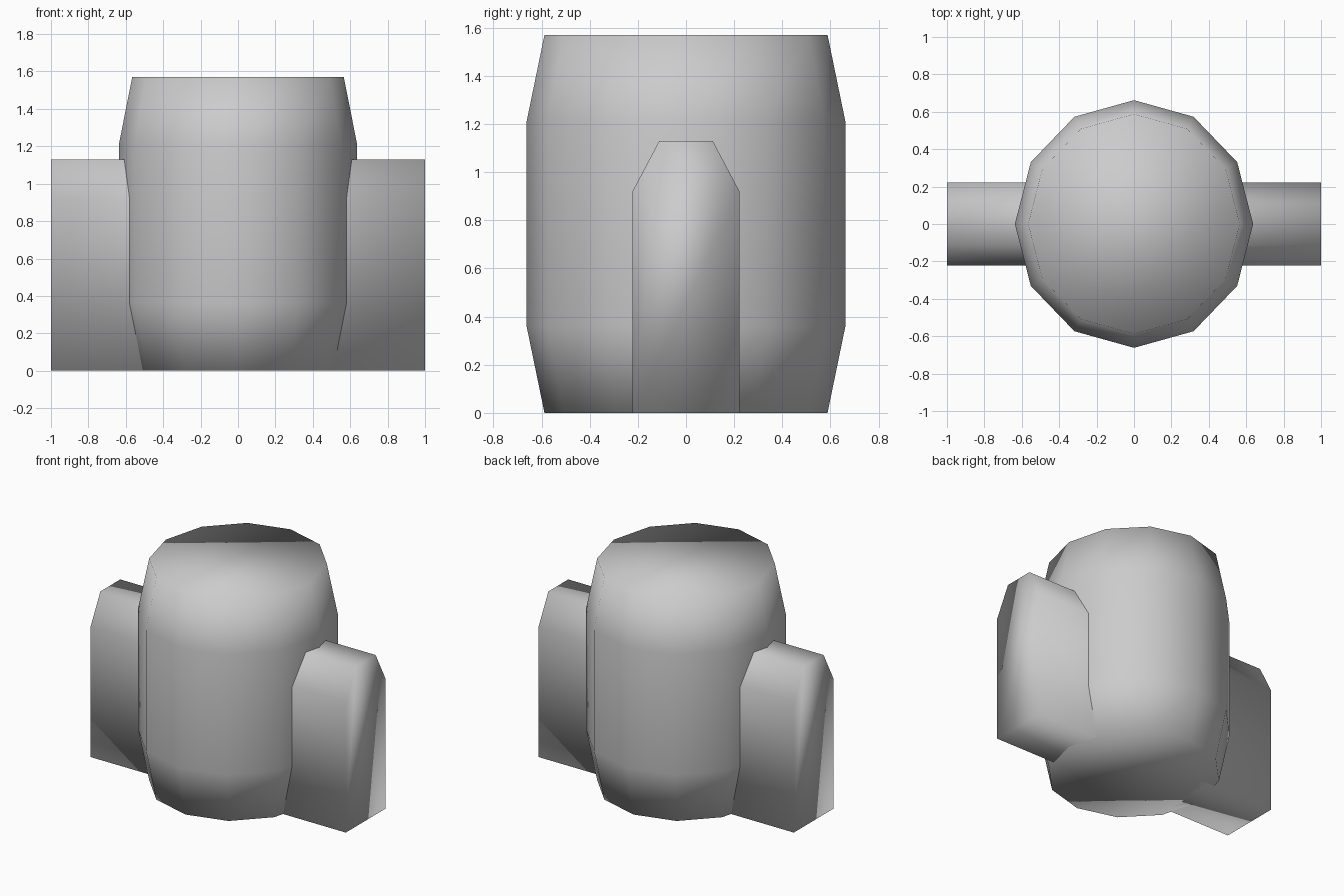
import bpy
import math

cube = bpy.data.objects.get("Cube")
if cube:
    bpy.data.objects.remove(cube, do_unlink=True)

grey = bpy.data.materials.new("plain grey")
grey.use_nodes = True
grey.diffuse_color = (0.6, 0.6, 0.6, 1)
grey.node_tree.nodes["Principled BSDF"].inputs["Base Color"].default_value = (0.6, 0.6, 0.6, 1)


def loft(name, rings):
    """Join equal-sized rings of points with quads and cap both ends."""
    n = len(rings[0])
    verts = [p for ring in rings for p in ring]
    faces = [tuple(reversed(range(n)))]
    for r in range(len(rings) - 1):
        a, b = r * n, (r + 1) * n
        for i in range(n):
            j = (i + 1) % n
            faces.append((a + i, a + j, b + j, b + i))
    faces.append(tuple(range(len(verts) - n, len(verts))))
    mesh = bpy.data.meshes.new(name)
    mesh.from_pydata(verts, [], faces)
    mesh.materials.append(grey)
    mesh.shade_smooth()
    obj = bpy.data.objects.new(name, mesh)
    bpy.context.collection.objects.link(obj)
    return obj


# Twelve-sided barrel, slightly oval, tapered at both ends
SIDES = 12
RX, RY = 0.637, 0.662


def barrel_ring(z, scale):
    angles = [2 * math.pi * i / SIDES for i in range(SIDES)]
    return [(RX * scale * math.cos(a), RY * scale * math.sin(a), z) for a in angles]


loft("barrel_body", [barrel_ring(z, s) for z, s in
                     [(0, 0.888), (0.36, 1), (1.21, 1), (1.57, 0.888)]])

# Chamfered slab running through the barrel from side to side
half = [(0.222, 0), (0.222, 0.92), (0.111, 1.13)]
profile = half + [(-y, z) for y, z in reversed(half)]
loft("cross_slab", [[(x, y, z) for y, z in profile] for x in (-1, 1)])
